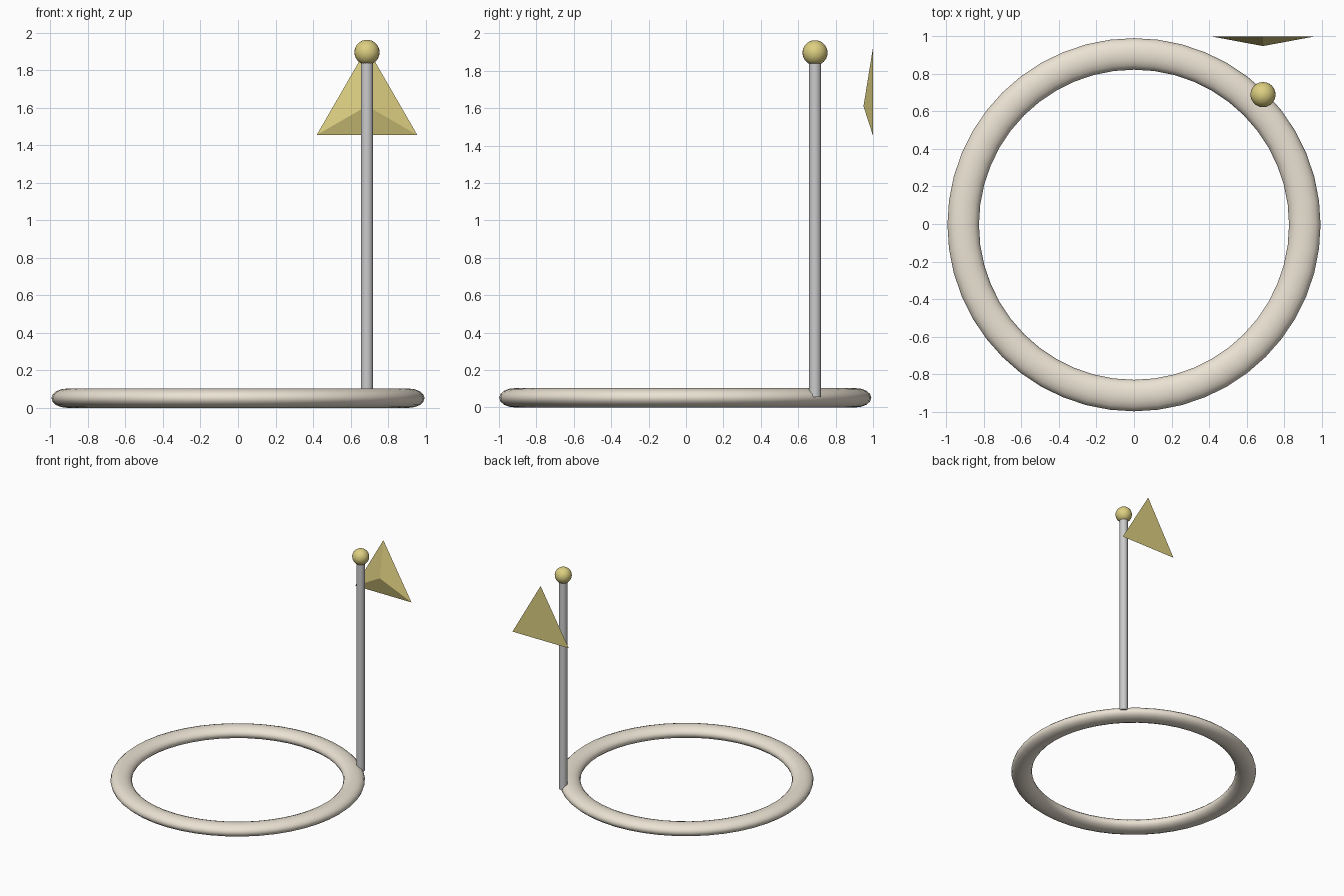
import bpy
import math

if "Cube" in bpy.data.objects:
    bpy.data.objects.remove(bpy.data.objects["Cube"])

RING_Y = -0.004
POLE = (0.688, 0.69)


def material(name, rgb):
    mat = bpy.data.materials.new(name)
    mat.diffuse_color = (*rgb, 1)
    mat.use_nodes = True
    mat.node_tree.nodes["Principled BSDF"].inputs["Base Color"].default_value = mat.diffuse_color
    return mat


def finish(name, mat=None, smooth=True):
    obj = bpy.context.object
    obj.name = name
    if mat:
        obj.data.materials.append(mat)
    if smooth:
        bpy.ops.object.shade_smooth_by_angle(angle=math.radians(40))
    return obj


cream = material("cream", (0.83, 0.76, 0.65))
gold = material("gold", (0.72, 0.62, 0.22))

# Flattened base ring
bpy.ops.mesh.primitive_torus_add(
    major_radius=0.911, minor_radius=0.084, major_segments=48, minor_segments=16,
    location=(0, RING_Y, 0.0515))
bpy.context.object.scale.z = 0.0515 / 0.084
bpy.ops.object.transform_apply(location=False, rotation=False, scale=True)
finish("base_ring", cream)

# Pole rising from the middle of the ring's section
bottom, top = 0.055, 1.89
bpy.ops.mesh.primitive_cylinder_add(
    vertices=16, radius=0.033, depth=top - bottom,
    location=(*POLE, (top + bottom) / 2))
finish("flag_pole")

# Ball on top of the pole
bpy.ops.mesh.primitive_uv_sphere_add(
    segments=24, ring_count=16, radius=0.067, location=(*POLE, 1.896))
finish("pole_ball", gold)

# Pennant: shallow three-sided cone, tip facing the front
bpy.ops.mesh.primitive_cone_add(
    vertices=3, radius1=0.31, radius2=0, depth=0.05,
    location=(POLE[0], 0.974, 1.61), rotation=(math.radians(90), 0, 0))
flag = finish("pennant", gold, smooth=False)
# Keep one corner of the triangle pointing up
bpy.context.view_layer.update()
if max((flag.matrix_world @ v.co).z for v in flag.data.vertices) < 1.85:
    flag.rotation_euler = (math.radians(90), math.radians(180), 0)
